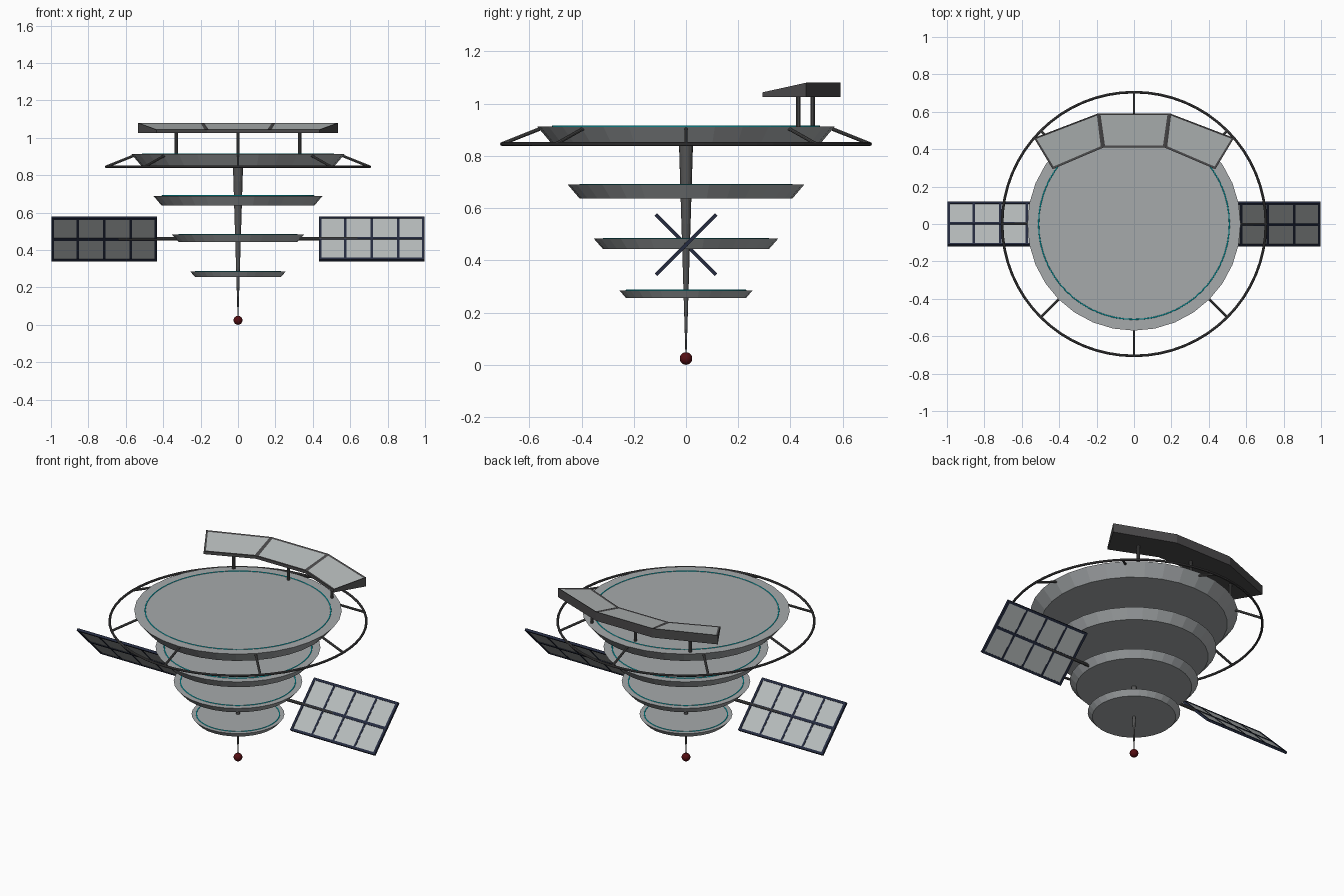
import bpy, bmesh
from math import pi, cos, sin
from mathutils import Vector, Matrix

cube = bpy.data.objects.get("Cube")
if cube:
    bpy.data.objects.remove(cube, do_unlink=True)


def material(name, r, g, b):
    m = bpy.data.materials.new(name)
    m.use_nodes = True
    m.diffuse_color = (r, g, b, 1)
    m.node_tree.nodes["Principled BSDF"].inputs["Base Color"].default_value = (r, g, b, 1)
    return m


HULL = material("hull grey", 0.38, 0.40, 0.41)
DARK = material("dark metal", 0.07, 0.068, 0.07)
MAST = material("mast grey", 0.09, 0.09, 0.09)
PANE = material("pale pane", 0.47, 0.50, 0.50)
NAVY = material("navy frame", 0.018, 0.024, 0.05)
CYAN = material("cyan light", 0.0, 0.62, 0.70)
RED = material("deep red", 0.09, 0.004, 0.006)


def finish(name, bm, *mats):
    bmesh.ops.recalc_face_normals(bm, faces=bm.faces)
    mesh = bpy.data.meshes.new(name)
    bm.to_mesh(mesh)
    bm.free()
    for m in mats:
        mesh.materials.append(m)
    ob = bpy.data.objects.new(name, mesh)
    bpy.context.collection.objects.link(ob)
    return ob


def rod(name, a, b, r1, r2, mat, sides=10):
    """Tapered cylinder from point a to point b."""
    a, b = Vector(a), Vector(b)
    d = b - a
    turn = d.to_track_quat("Z", "Y").to_matrix().to_4x4()
    bm = bmesh.new()
    bmesh.ops.create_cone(bm, cap_ends=True, segments=sides, radius1=r1, radius2=r2,
                          depth=d.length, matrix=Matrix.Translation((a + b) / 2) @ turn)
    return finish(name, bm, mat)


def torus(name, radius, tube, z, mat, steps=64, sides=8):
    bm = bmesh.new()
    rings = []
    for i in range(steps):
        t = 2 * pi * i / steps
        rings.append([bm.verts.new(((radius + tube * cos(p)) * cos(t),
                                    (radius + tube * cos(p)) * sin(t), z + tube * sin(p)))
                      for p in (2 * pi * k / sides for k in range(sides))])
    for i in range(steps):
        a, b = rings[i], rings[(i + 1) % steps]
        for k in range(sides):
            n = (k + 1) % sides
            bm.faces.new((a[k], b[k], b[n], a[n]))
    return finish(name, bm, mat)


# Stacked tapered decks, each with a light ring set into its top
decks = [(0.57, 0.845, 0.913), (0.453, 0.637, 0.69), (0.353, 0.443, 0.483), (0.255, 0.255, 0.285)]
for i, (r, low, high) in enumerate(decks, 1):
    rod(f"deck_{i}", (0, 0, low), (0, 0, high), r * 0.9, r, HULL, 32)
    torus(f"deck_light_{i}", r * 0.895, 0.003, high, CYAN)

# Central mast and tip ball
rod("mast", (0, 0, 0.03), (0, 0, 0.85), 0.002, 0.027, MAST, 16)
bm = bmesh.new()
bmesh.ops.create_uvsphere(bm, u_segments=20, v_segments=12, radius=0.024,
                          matrix=Matrix.Translation((0, 0, 0.024)))
ball = finish("tip_ball", bm, RED)
for f in ball.data.polygons:
    f.use_smooth = True

# Outer ring on eight sloping spokes
torus("outer_ring", 0.705, 0.007, 0.845, DARK)
for i in range(8):
    c, s = cos(i * pi / 4), sin(i * pi / 4)
    rod(f"ring_spoke_{i + 1}", (0.555 * c, 0.555 * s, 0.905), (0.703 * c, 0.703 * s, 0.846),
        0.007, 0.007, MAST)

# Three-part wedge canopy at the back, with recessed panes
outer = [(-0.535, 0.46), (-0.19, 0.592), (0.19, 0.592), (0.535, 0.46)]
inner = [(-0.435, 0.293), (-0.165, 0.408), (0.165, 0.408), (0.435, 0.293)]
bm = bmesh.new()
rows = [[bm.verts.new((x, y, z)) for x, y in pts]
        for pts, z in ((outer, 1.025), (outer, 1.08), (inner, 1.043), (inner, 1.025))]
tops = []
for a in range(4):
    p, q = rows[a], rows[(a + 1) % 4]
    for k in range(3):
        f = bm.faces.new((p[k], p[k + 1], q[k + 1], q[k]))
        if a == 1:
            tops.append(f)
for k in (0, 3):
    bm.faces.new([row[k] for row in rows])
bmesh.ops.recalc_face_normals(bm, faces=bm.faces)
bmesh.ops.inset_individual(bm, faces=tops, thickness=0.015, depth=-0.003)
for f in tops:
    f.material_index = 1
finish("canopy", bm, DARK, PANE)
for name, x, y in (("right", -0.33, 0.43), ("middle", 0, 0.485), ("left", 0.33, 0.43)):
    rod(f"canopy_post_{name}", (x, y, 0.90), (x, y, 1.03), 0.009, 0.009, MAST)


def boxes(name, parts, mat, place):
    """Several boxes, given as centre and size, joined in one object."""
    bm = bmesh.new()
    for centre, size in parts:
        bmesh.ops.create_cube(bm, size=1, matrix=place @ Matrix.Translation(centre)
                              @ Matrix.Diagonal((*size, 1)))
    return finish(name, bm, mat)


# Solar wings, tilted in opposite directions
x0, x1, half = 0.432, 0.998, 0.163
mid, length = (x0 + x1) / 2, x1 - x0
cross = [((x0 + length * k / 4, 0, 0), (0.012, 2 * half - 0.01, 0.010)) for k in (1, 2, 3)]
ends = [((x, 0, 0), (0.014, 2 * half, 0.014)) for x in (x0 + 0.007, x1 - 0.007)]
rails = [((mid, y, 0), (length, w, 0.014))
         for y, w in ((half - 0.007, 0.014), (0, 0.016), (0.007 - half, 0.014))]
for side, turn in (("left", 0), ("right", pi)):
    spin = Matrix.Translation((0, 0, 0.46)) @ Matrix.Rotation(turn, 4, "Z")
    place = spin @ Matrix.Rotation(pi / 4, 4, "X")
    boxes(f"{side}_wing_cells", [((mid, 0, 0), (length - 0.01, 2 * half - 0.01, 0.007))], PANE, place)
    boxes(f"{side}_wing_frame", cross + ends + rails, NAVY, place)
    rod(f"{side}_wing_arm", spin @ Vector((0, 0, 0)), spin @ Vector((0.64, 0, 0)), 0.009, 0.009, MAST)
